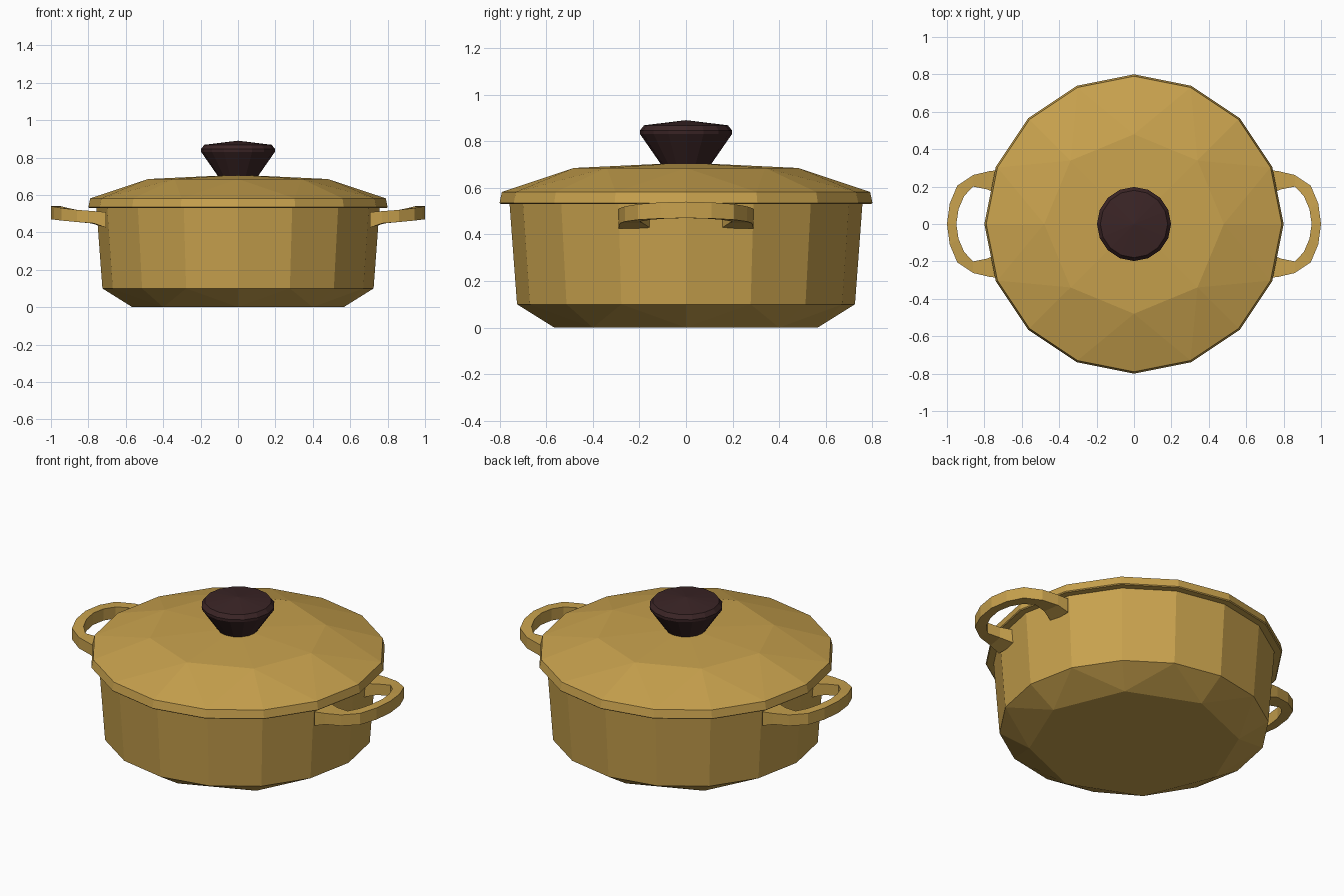
import bpy, bmesh, math

if "Cube" in bpy.data.objects:
    bpy.data.objects.remove(bpy.data.objects["Cube"])


def material(name, rgb):
    m = bpy.data.materials.new(name)
    m.diffuse_color = (*rgb, 1)
    m.use_nodes = True
    m.node_tree.nodes["Principled BSDF"].inputs["Base Color"].default_value = m.diffuse_color
    return m


gold = material("mustard_enamel", (0.58, 0.36, 0.075))
brown = material("dark_brown_knob", (0.043, 0.018, 0.019))


def finish(name, bm, mat):
    bmesh.ops.recalc_face_normals(bm, faces=bm.faces)
    me = bpy.data.meshes.new(name)
    bm.to_mesh(me)
    bm.free()
    me.materials.append(mat)
    ob = bpy.data.objects.new(name, me)
    bpy.context.collection.objects.link(ob)
    return ob


def turned(name, rings, mat):
    """Solid of revolution; rings are (radius, z, sides), sides may halve or double."""
    bm = bmesh.new()
    loops = []
    for r, z, n in rings:
        loops.append([bm.verts.new((r * math.cos(2 * math.pi * i / n),
                                    r * math.sin(2 * math.pi * i / n), z)) for i in range(n)])
    for lo, hi in zip(loops, loops[1:]):
        a, b = (lo, hi) if len(lo) >= len(hi) else (hi, lo)
        n, k = len(a), len(b)
        if k == 1:                      # fan to an apex
            for i in range(n):
                bm.faces.new((a[i], a[(i + 1) % n], b[0]))
        elif n == k:                    # straight band
            for i in range(n):
                j = (i + 1) % n
                bm.faces.new((a[i], a[j], b[j], b[i]))
        else:                           # faceted two-to-one band
            for i in range(k):
                j = (i + 1) % k
                mid = a[2 * i + 1]
                bm.faces.new((a[2 * i], mid, b[i]))
                bm.faces.new((mid, a[2 * j], b[j]))
                bm.faces.new((b[i], mid, b[j]))
    for end in (loops[0], loops[-1]):
        if len(end) > 2:
            bm.faces.new(end)
    return finish(name, bm, mat)


# Pot body with chamfered base
turned("pot_body", [(0.565, 0, 8), (0.725, 0.10, 16), (0.757, 0.53, 16)], gold)
# Domed lid
turned("lid", [(0.795, 0.53, 16), (0.80, 0.535, 16), (0.79, 0.582, 16),
               (0.48, 0.685, 8), (0.10, 0.703, 8)], gold)
# Knob
turned("lid_knob", [(0.10, 0.69, 16), (0.197, 0.83, 16), (0.198, 0.845, 16),
                    (0.18, 0.868, 16), (0, 0.89, 1)], brown)

# Loop handles: (outer x, outer y, inner x, inner y, z low, z high), half a loop
half = [(0.705, 0.29, 0.705, 0.15, 0.425, 0.508),
        (0.77, 0.283, 0.785, 0.185, 0.448, 0.513),
        (0.86, 0.262, 0.86, 0.20, 0.455, 0.52),
        (0.945, 0.205, 0.908, 0.15, 0.463, 0.53),
        (0.985, 0.11, 0.938, 0.08, 0.468, 0.537),
        (1.0, 0, 0.95, 0, 0.47, 0.54)]
path = half + [(a, -b, c, -d, e, f) for a, b, c, d, e, f in half[-2::-1]]
for side, name in ((1, "right_handle"), (-1, "left_handle")):
    bm = bmesh.new()
    secs = [[bm.verts.new((side * x, y, z)) for x, y, z in
             ((ox, oy, lo), (ox, oy, hi), (ix, iy, hi), (ix, iy, lo))]
            for ox, oy, ix, iy, lo, hi in path]
    for p, q in zip(secs, secs[1:]):
        for i in range(4):
            j = (i + 1) % 4
            bm.faces.new((p[i], p[j], q[j], q[i]))
    bm.faces.new(secs[0])
    bm.faces.new(secs[-1])
    finish(name, bm, gold)
